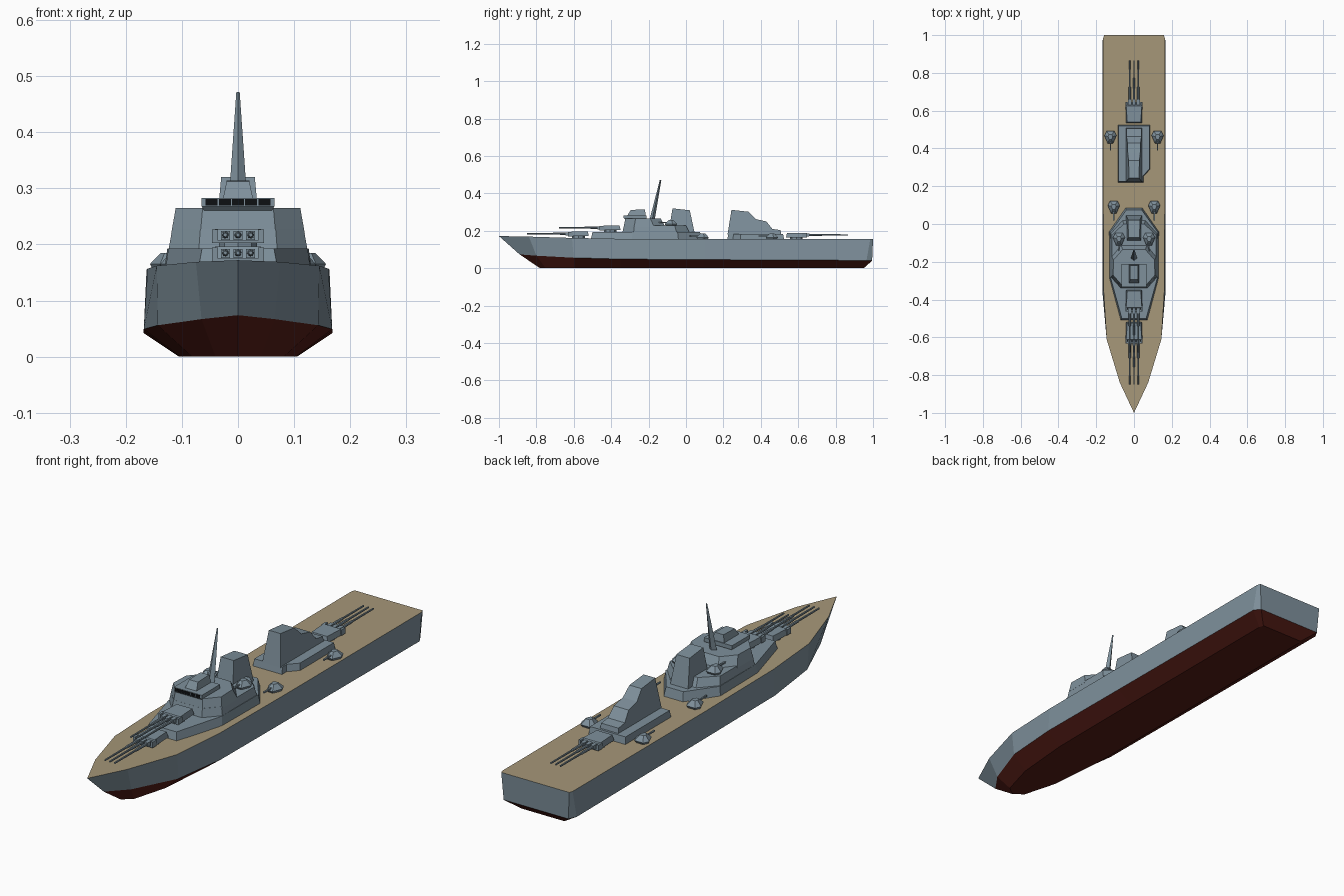
import bpy, bmesh, math

if "Cube" in bpy.data.objects:
    bpy.data.objects.remove(bpy.data.objects["Cube"])


def material(name, rgb):
    m = bpy.data.materials.new(name)
    m.diffuse_color = (*rgb, 1)
    m.use_nodes = True
    m.node_tree.nodes["Principled BSDF"].inputs["Base Color"].default_value = m.diffuse_color
    return m


GREY = material("ship_grey", (0.21, 0.28, 0.33))
DECK = material("deck_tan", (0.38, 0.31, 0.19))
RED = material("keel_red", (0.09, 0.012, 0.008))
DARK = material("window_dark", (0.004, 0.005, 0.006))


def finish(name, bm, mats):
    bmesh.ops.recalc_face_normals(bm, faces=bm.faces[:])
    me = bpy.data.meshes.new(name)
    bm.to_mesh(me)
    bm.free()
    for m in mats:
        me.materials.append(m)
    ob = bpy.data.objects.new(name, me)
    bpy.context.collection.objects.link(ob)
    return ob


def loft(name, rings, mat=GREY):
    """Skin closed rings of 3D points and cap both ends."""
    bm = bmesh.new()
    vs = [[bm.verts.new(p) for p in r] for r in rings]
    n = len(vs[0])
    for a, b in zip(vs, vs[1:]):
        for i in range(n):
            j = (i + 1) % n
            bm.faces.new((a[i], a[j], b[j], b[i]))
    bm.faces.new(vs[0])
    bm.faces.new(vs[-1])
    return finish(name, bm, [mat])


def mirrored(half, z):
    """Half outline (x >= 0) completed to a full ring at height z."""
    return ([(x, y, z) for x, y in half] +
            [(-x, y, z) for x, y in reversed(half) if x > 0])


def tier(name, levels):
    return loft(name, [mirrored(h, z) for z, h in levels])


def box(name, x0, x1, y0, y1, z0, z1, mat=GREY):
    return loft(name, [[(x0, y0, z), (x1, y0, z), (x1, y1, z), (x0, y1, z)]
                       for z in (z0, z1)], mat)


def side_profile(name, pts, w0, w1):
    """Side outline (y, z), narrowing from half width w0 at foot to w1 on top."""
    lo, hi = min(p[1] for p in pts), max(p[1] for p in pts)
    w = lambda z: w0 + (w1 - w0) * (z - lo) / (hi - lo)
    return loft(name, [[(s * w(z), y, z) for y, z in pts] for s in (-1, 1)])


# Hull: deck edge, waterline and bottom edge at each station
deck = [(0, -1, .172), (.075, -.84, .169), (.145, -.61, .162), (.161, -.35, .157),
        (.163, .1, .155), (.163, .985, .155), (.158, 1, .155)]
water = [(0, -.89, .074), (.065, -.8, .067), (.143, -.6, .056), (.168, -.35, .049),
         (.168, .1, .046), (.168, .965, .042), (.15, .995, .04)]
bottom = [(0, -.78, 0), (.04, -.75, 0), (.082, -.6, 0), (.103, -.35, 0),
          (.105, .1, 0), (.105, .93, 0), (.1, .95, 0)]
bm = bmesh.new()
lines = []
for line in (deck, water, bottom):
    right = [bm.verts.new(p) for p in line]
    left = [right[0]] + [bm.verts.new((-x, y, z)) for x, y, z in line[1:]]
    lines.append((right, left))


def face(mat, *v):
    bm.faces.new(list(dict.fromkeys(v))).material_index = mat


for k in (0, 1):
    (ra, la), (rb, lb) = lines[k], lines[k + 1]
    for a, b in ((ra, rb), (la, lb)):
        for i in range(len(a) - 1):
            face(k, a[i], a[i + 1], b[i + 1], b[i])
    face(k, ra[-1], la[-1], lb[-1], rb[-1])
for k, mat in ((0, 2), (2, 1)):
    r, l = lines[k]
    for i in range(len(r) - 1):
        face(mat, r[i], r[i + 1], l[i + 1], l[i])
finish("hull", bm, [GREY, RED, DECK])

# Forward superstructure, lower to upper
tier("forward_base", [
    (.15, [(.072, -.51), (.13, -.29), (.132, -.04), (.045, .085)]),
    (.193, [(.064, -.5), (.124, -.285), (.126, -.045), (.04, .075)])])
tier("forward_middle", [
    (.19, [(.07, -.34), (.124, -.28), (.124, -.05), (.06, .02)]),
    (.228, [(.067, -.332), (.117, -.277), (.117, -.06), (.055, .0)])])
tier("bridge_block", [
    (.22, [(.067, -.333), (.119, -.277), (.119, -.17), (.07, -.11)]),
    (.265, [(.063, -.325), (.111, -.27), (.108, -.19), (.06, -.135)])])
tier("bridge_house", [
    (.26, [(.06, -.325), (.06, -.215)]),
    (.268, [(.065, -.333), (.065, -.212)]),
    (.283, [(.065, -.333), (.065, -.212)])])
for i in range(5):
    x = (i - 2) * .0235
    box("bridge_window", x - .0108, x + .0108, -.3345, -.33, .2695, .281, DARK)
side_profile("director", [(-.315, .28), (-.295, .312), (-.22, .314), (-.215, .28)],
             .027, .02)

# Raked mast with diamond section
loft("mast", [[(0, y - d, z), (w, y, z), (0, y + d, z), (-w, y, z)]
              for y, z, w, d in ((-.182, .255, .018, .014), (-.136, .472, .003, .004))])

# Funnels
side_profile("forward_funnel", [(-.095, .185), (-.072, .32), (.02, .31), (.047, .185)],
             .042, .03)
rear_outline = [(-.086, .22), (.05, .22), (.05, .25), (.086, .29), (.086, .525), (-.086, .525)]
loft("rear_base", [[(x * s, .37 + (y - .37) * s, z) for x, y in rear_outline]
                   for z, s in ((.15, 1), (.184, .96))])
side_profile("rear_funnel", [(.222, .18), (.243, .312), (.335, .302), (.372, .263),
                             (.43, .25), (.462, .21), (.505, .204), (.51, .18)], .043, .027)


def barrel(name, x, y, z, d, length):
    """Tapered eight-sided gun tube along y, d is its direction."""
    rings = []
    for t, r in ((0, .0065), (.35, .0055), (.36, .0042), (1, .0035)):
        rings.append([(x + r * math.cos(a * math.pi / 4), y + d * length * t,
                       z + r * math.sin(a * math.pi / 4)) for a in range(8)])
    loft(name, rings)


def turret(name, y, z, d):
    """Triple turret: y is the body middle, z the deck below, d its direction."""
    f = lambda t: y + d * t
    loft(name + "_ring", [[(.034 * math.cos(a * math.pi / 4), f(0) + .034 * math.sin(a * math.pi / 4), h)
                           for a in range(8)] for h in (z - .005, z + .015)])
    tier(name + "_body", [(z + .01, [(.045, f(.05)), (.041, f(-.055))]),
                          (z + .034, [(.041, f(.036)), (.036, f(-.05))])])
    # front frame and gun slots
    for s in (-1, 1):
        box(name + "_cheek", s * .036, s * .046, f(.03), f(.057), z + .011, z + .033)
    box(name + "_sill", -.046, .046, f(.03), f(.057), z + .009, z + .013)
    for i in (-1, 0, 1):
        x = i * .0225
        box(name + "_mantlet", x - .008, x + .008, f(.04), f(.068), z + .014, z + .03)
        barrel(name + "_barrel", x, f(.06), z + .023, d, .215)


turret("front_turret", -.575, .162, -1)
turret("raised_turret", -.405, .194, -1)
turret("rear_turret", .59, .155, 1)


# Small deck guns: faceted mount with one forward barrel
def deck_gun(x, y, z):
    half = [(.014, -.034), (.032, .008), (.02, .032)]
    rings = []
    for h, s in ((-.004, .75), (.01, 1), (.03, .4)):
        rings.append([(x + px * s, y + py * s, z + h) for px, py, _ in mirrored(half, 0)])
    loft("deck_gun_mount", rings)
    box("deck_gun_barrel", x - .003, x + .003, y - .072, y, z + .014, z + .02)


for x, y, z in ((.107, .09, .155), (.125, .46, .155), (.08, -.08, .227)):
    for s in (-1, 1):
        deck_gun(s * x, y, z)
